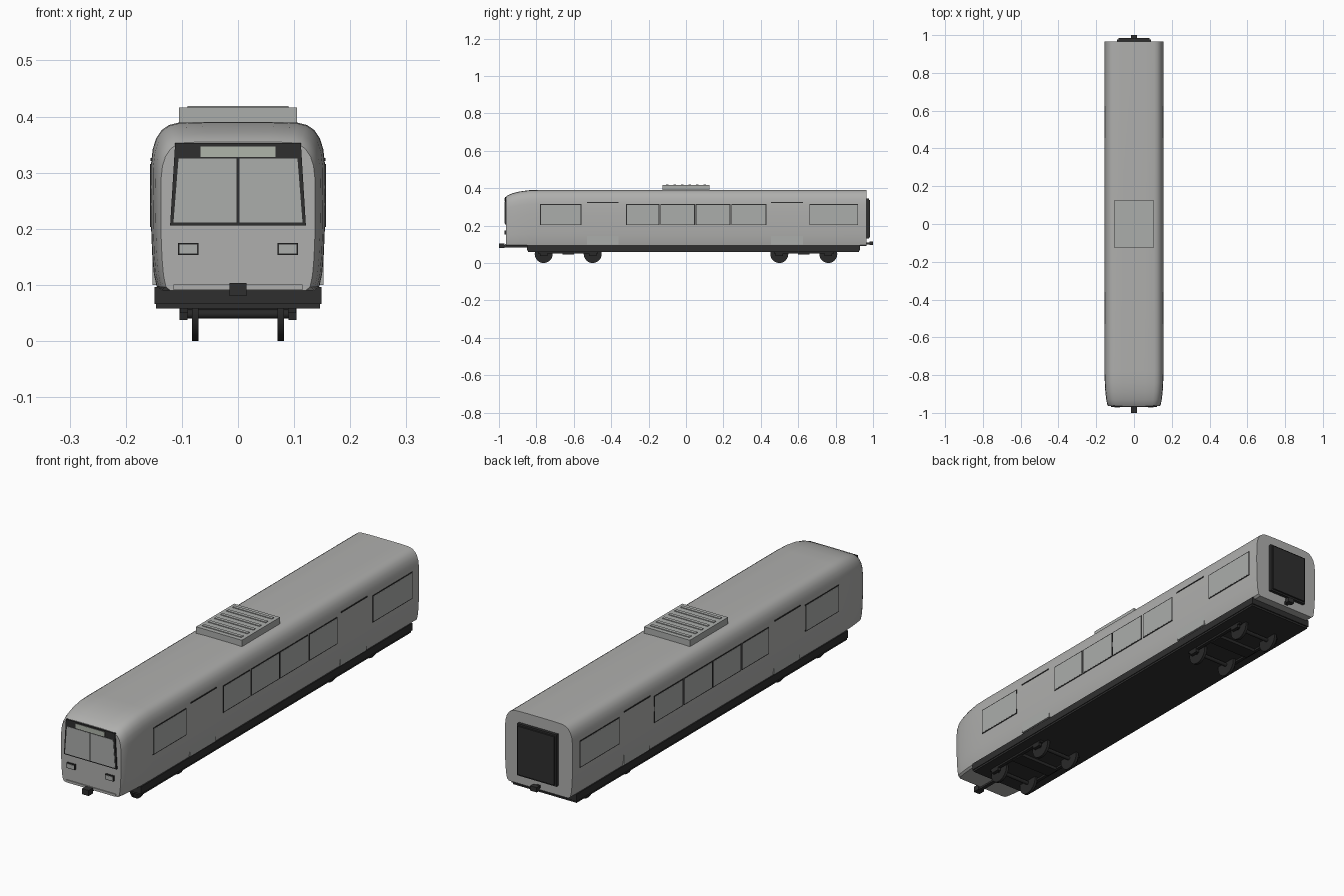
import bpy, bmesh, math

if "Cube" in bpy.data.objects:
    bpy.data.objects.remove(bpy.data.objects["Cube"])


def material(name, r, g, b):
    m = bpy.data.materials.new(name)
    m.diffuse_color = (r, g, b, 1)
    m.use_nodes = True
    m.node_tree.nodes["Principled BSDF"].inputs["Base Color"].default_value = m.diffuse_color
    return m


GREY = material("body grey", 0.43, 0.43, 0.42)
PANE = material("pane grey", 0.41, 0.42, 0.41)
SIGN = material("sign pale grey", 0.43, 0.46, 0.40)
DARK = material("dark trim", 0.028, 0.028, 0.028)
STEEL = material("wheel black", 0.022, 0.022, 0.022)


def finish(name, bm, mat):
    bmesh.ops.recalc_face_normals(bm, faces=bm.faces[:])
    me = bpy.data.meshes.new(name)
    bm.to_mesh(me)
    bm.free()
    me.materials.append(mat)
    ob = bpy.data.objects.new(name, me)
    bpy.context.collection.objects.link(ob)
    return ob


def smooth(ob, angle=32):
    bpy.ops.object.select_all(action='DESELECT')
    ob.select_set(True)
    bpy.context.view_layer.objects.active = ob
    bpy.ops.object.shade_smooth_by_angle(angle=math.radians(angle))


def box(name, x0, x1, y0, y1, z0, z1, mat):
    bm = bmesh.new()
    bmesh.ops.create_cube(bm, size=1)
    for v in bm.verts:
        v.co = (x0 + (v.co.x + .5) * (x1 - x0),
                y0 + (v.co.y + .5) * (y1 - y0),
                z0 + (v.co.z + .5) * (z1 - z0))
    return finish(name, bm, mat)


def plate(name, pts, y0, y1, mat):
    """Polygon in x/z, given thickness in y."""
    bm = bmesh.new()
    f = bm.faces.new([bm.verts.new((x, y0, z)) for x, z in pts])
    r = bmesh.ops.extrude_face_region(bm, geom=[f])
    for v in r["geom"]:
        if isinstance(v, bmesh.types.BMVert):
            v.co.y = y1
    return finish(name, bm, mat)


def cylinder(name, x, y, z, radius, width, mat, sides=32):
    bm = bmesh.new()
    bmesh.ops.create_cone(bm, cap_ends=True, segments=sides,
                          radius1=radius, radius2=radius, depth=width)
    for v in bm.verts:
        a, b, c = v.co
        v.co = (x + c, y + a, z + b)
    ob = finish(name, bm, mat)
    smooth(ob)


# Body shell: bowed cross-section lofted along y, with tapered nose
half = [(0.136, 0.09), (0.145, 0.097), (0.150, 0.12), (0.153, 0.155),
        (0.155, 0.205), (0.1555, 0.26), (0.155, 0.315), (0.152, 0.342),
        (0.146, 0.361), (0.136, 0.376), (0.123, 0.385), (0.107, 0.389),
        (0.06, 0.3905)]
ring = half + [(-x, z) for x, z in reversed(half)]
sections = [(0.965, 1, 0.3905), (-0.78, 1, 0.3905), (-0.84, 0.995, 0.389),
            (-0.89, 0.975, 0.382), (-0.93, 0.945, 0.372),
            (-0.953, 0.915, 0.362), (-0.963, 0.885, 0.355)]
bm = bmesh.new()
loops = []
for y, sx, top in sections:
    k = (top - 0.09) / 0.3005
    loops.append([bm.verts.new((x * sx, y, 0.09 + (z - 0.09) * k))
                  for x, z in ring])
n = len(ring)
for a, b in zip(loops, loops[1:]):
    for i in range(n):
        j = (i + 1) % n
        bm.faces.new((a[i], a[j], b[j], b[i]))
bm.faces.new(loops[0])
bm.faces.new(loops[-1])
smooth(finish("body_shell", bm, GREY))

# Side windows and doors, both sides
windows = [(-0.78, -0.56), (-0.32, -0.143), (-0.137, 0.047),
           (0.051, 0.237), (0.243, 0.43), (0.66, 0.92)]
for s, side in ((1, "right"), (-1, "left")):
    def side_box(name, x0, x1, *rest):
        box(f"{side}_{name}", min(s * x0, s * x1), max(s * x0, s * x1), *rest)
    for i, (a, b) in enumerate(windows):
        side_box(f"window_frame_{i}", 0.150, 0.1565, a, b, 0.203, 0.315, DARK)
        side_box(f"window_pane_{i}", 0.150, 0.1571,
                 a + .004, b - .004, 0.207, 0.311, PANE)
    for i, (a, b) in enumerate(((-0.53, -0.36), (0.455, 0.625))):
        side_box(f"door_{i}", 0.144, 0.152, a, b, 0.1, 0.32, PANE)
        side_box(f"door_top_trim_{i}", 0.150, 0.1562, a, b, 0.321, 0.326, DARK)

# Windscreen with pillar, top band and destination panel
plate("windscreen_frame", [(-0.121, 0.206), (0.121, 0.206), (0.112, 0.353),
                           (-0.112, 0.353)], -0.968, -0.961, DARK)
for s, side in ((1, "right"), (-1, "left")):
    plate(f"{side}_windscreen", [(s * 0.003, 0.211), (s * 0.115, 0.211),
                                 (s * 0.106, 0.325), (s * 0.003, 0.325)],
          -0.9695, -0.962, PANE)
    # Headlights
    box(f"{side}_headlight_frame", s * 0.0885 - .0185, s * 0.0885 + .0185,
        -0.97, -0.961, 0.153, 0.175, DARK)
    box(f"{side}_headlight", s * 0.0885 - .0155, s * 0.0885 + .0155,
        -0.9715, -0.962, 0.156, 0.172, PANE)
box("destination_panel", -0.067, 0.067, -0.9695, -0.962, 0.328, 0.347, SIGN)
box("front_apron", -0.115, 0.115, -0.967, -0.958, 0.091, 0.101, GREY)

# Rear gangway
box("gangway_frame", -0.09, 0.09, 0.96, 0.978, 0.13, 0.345, DARK)
box("gangway_door", -0.083, 0.083, 0.97, 0.985, 0.137, 0.338, DARK)

# Couplers
box("front_coupler", -0.015, 0.015, -1.0, -0.97, 0.08, 0.103, DARK)
box("front_coupler_bar", -0.008, 0.008, -0.975, -0.84, 0.083, 0.095, DARK)
box("rear_coupler", -0.015, 0.015, 0.98, 1.0, 0.095, 0.115, DARK)
box("rear_coupler_bar", -0.008, 0.008, 0.92, 0.985, 0.098, 0.11, DARK)

# Roof unit with slats
box("roof_unit", -0.105, 0.105, -0.125, 0.125, 0.385, 0.416, PANE)
for i in range(6):
    y = -0.1 + i * 0.04
    box(f"roof_slat_{i}", -0.09, 0.09, y - .007, y + .007, 0.415, 0.419, PANE)

# Underframe
box("underframe", -0.149, 0.149, -0.85, 0.93, 0.066, 0.096, DARK)
box("underframe_base", -0.146, 0.146, -0.845, 0.925, 0.058, 0.067, DARK)

# Bogies
for c, end in ((-0.63, "front"), (0.63, "rear")):
    box(f"{end}_bogie_transom", -0.095, 0.095, c - .03, c + .03,
        0.045, 0.06, STEEL)
    for s, side in ((1, "right"), (-1, "left")):
        box(f"{end}_{side}_bogie_beam", s * 0.096 - .007, s * 0.096 + .007,
            c - .16, c + .16, 0.05, 0.06, STEEL)
    for k, dy in enumerate((-0.131, 0.131)):
        y = c + dy
        cylinder(f"{end}_axle_{k}", 0, y, 0.048, 0.008, 0.19, STEEL, 16)
        for s, side in ((1, "right"), (-1, "left")):
            cylinder(f"{end}_{side}_wheel_{k}", s * 0.076, y, 0.048,
                     0.048, 0.012, STEEL)
            box(f"{end}_{side}_axle_box_{k}", s * 0.097 - .007,
                s * 0.097 + .007, y - .02, y + .02, 0.037, 0.058, STEEL)
